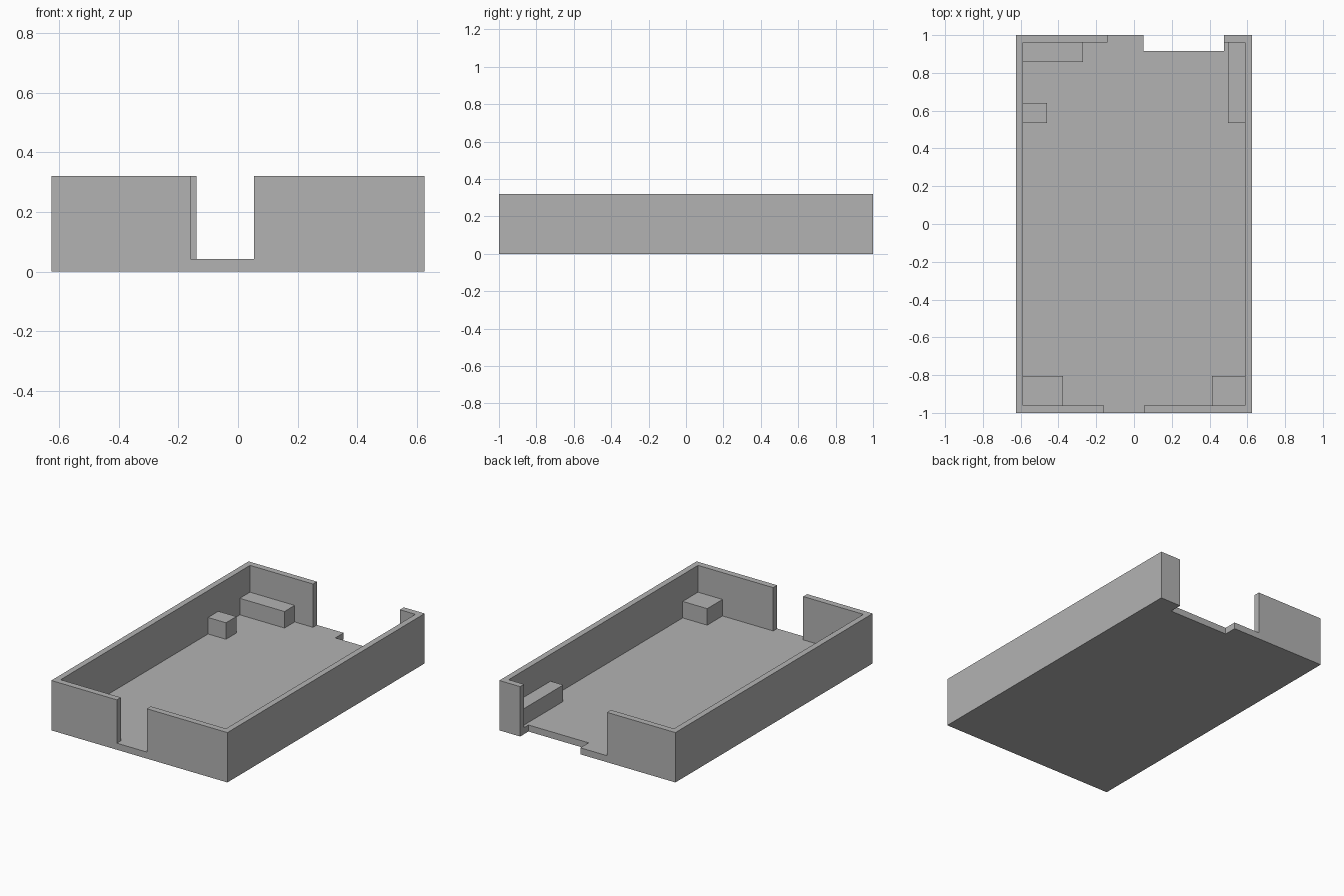
import bpy

default = bpy.data.objects.get("Cube")
if default:
    bpy.data.objects.remove(default, do_unlink=True)

# One plain grey plastic
grey = bpy.data.materials.new("plain grey")
grey.use_nodes = True
colour = (0.45, 0.45, 0.45, 1)
grey.diffuse_color = colour
grey.node_tree.nodes["Principled BSDF"].inputs["Base Color"].default_value = colour

HALF_X, HALF_Y, HEIGHT = 0.625, 1.0, 0.32
IN_X, IN_Y, FLOOR = 0.587, 0.96, 0.042
BLOCK_TOP = 0.148
OUT = 0.2  # how far cutters reach past the shell


def box(name, x, y, z):
    """Box spanning the given (low, high) ranges."""
    bpy.ops.mesh.primitive_cube_add(size=1)
    ob = bpy.context.object
    ob.name = name
    for v in ob.data.vertices:
        v.co = [lo if c < 0 else hi for c, (lo, hi) in zip(v.co, (x, y, z))]
    ob.data.materials.append(grey)
    return ob


def cut(target, x, y, z):
    """Cut a box-shaped opening out of the target."""
    cutter = box("cutter", x, y, z)
    cutter.hide_render = True
    mod = target.modifiers.new("opening", "BOOLEAN")
    mod.operation = "DIFFERENCE"
    mod.solver = "EXACT"
    mod.object = cutter
    bpy.context.view_layer.objects.active = target
    bpy.ops.object.modifier_apply(modifier=mod.name)
    bpy.data.objects.remove(cutter, do_unlink=True)


# Open tray with a cavity, a front gap, a back gap and a notch in the floor
tray = box("tray", (-HALF_X, HALF_X), (-HALF_Y, HALF_Y), (0, HEIGHT))
above_floor = (FLOOR, HEIGHT + OUT)
cut(tray, (-IN_X, IN_X), (-IN_Y, IN_Y), above_floor)
cut(tray, (-0.16, 0.053), (-HALF_Y - OUT, -0.9), above_floor)
cut(tray, (-0.14, 0.477), (0.93, HALF_Y + OUT), above_floor)
cut(tray, (0.05, 0.477), (0.916, HALF_Y + OUT), (-OUT, HEIGHT + OUT))

# Support blocks inside, sunk slightly into floor and walls
SINK = 0.005
blocks = {
    "front_right_block": ((-IN_X - SINK, -0.375), (-IN_Y - SINK, -0.805)),
    "front_left_block": ((0.413, IN_X + SINK), (-IN_Y - SINK, -0.805)),
    "back_right_block": ((-IN_X - SINK, -0.27), (0.857, IN_Y + SINK)),
    "right_side_post": ((-IN_X - SINK, -0.46), (0.535, 0.64)),
    "back_left_rail": ((0.497, IN_X + SINK), (0.535, IN_Y + SINK)),
}
for name, (x, y) in blocks.items():
    box(name, x, y, (FLOOR - SINK, BLOCK_TOP))
